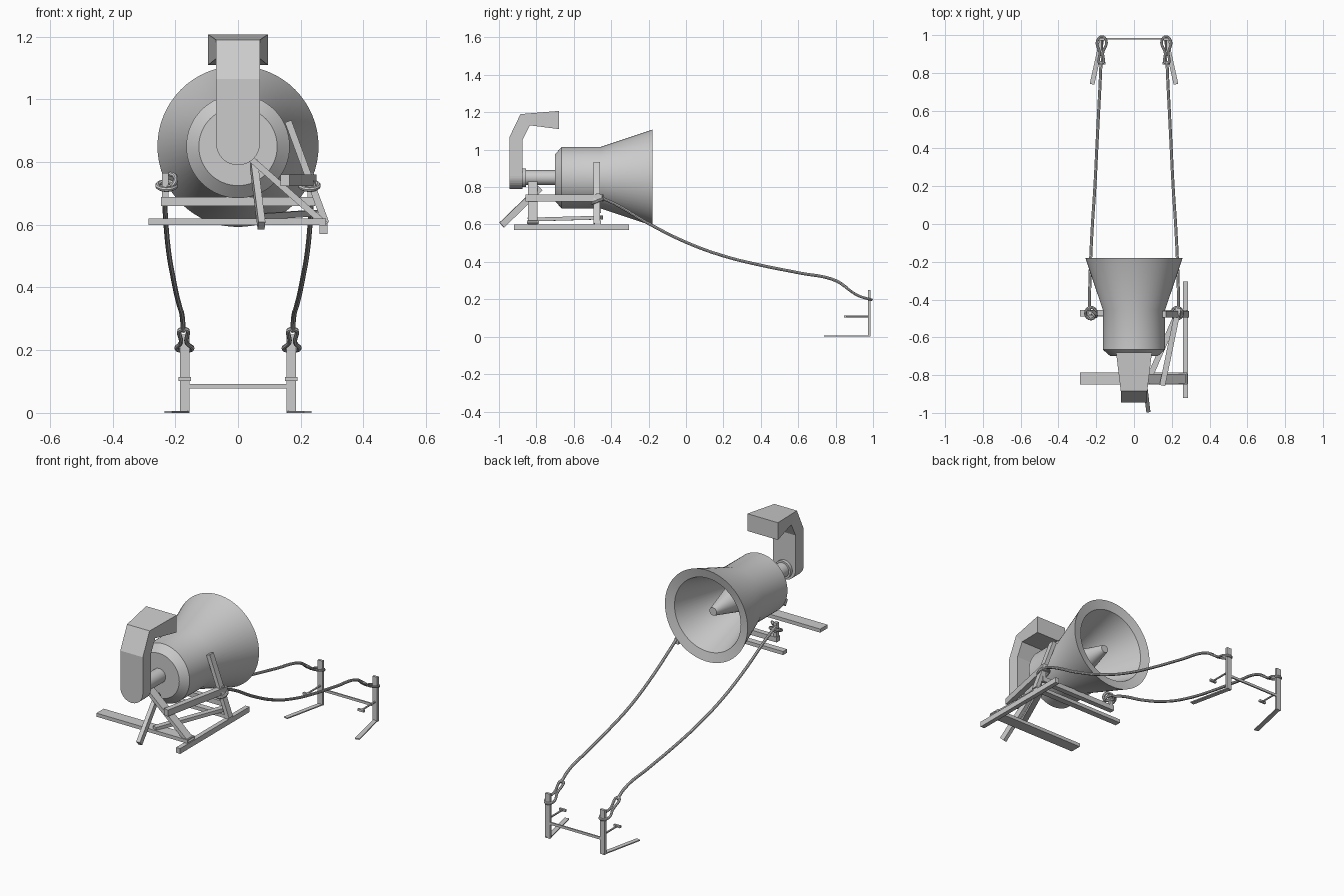
import bpy, bmesh, math
from mathutils import Vector, Matrix

if "Cube" in bpy.data.objects:
    bpy.data.objects.remove(bpy.data.objects["Cube"])

AXIS_Z = 0.85


def finish(name, bm, smooth=False):
    bmesh.ops.recalc_face_normals(bm, faces=bm.faces)
    me = bpy.data.meshes.new(name)
    bm.to_mesh(me)
    bm.free()
    ob = bpy.data.objects.new(name, me)
    bpy.context.collection.objects.link(ob)
    if smooth:
        bpy.ops.object.select_all(action='DESELECT')
        ob.select_set(True)
        bpy.context.view_layer.objects.active = ob
        bpy.ops.object.shade_smooth_by_angle(angle=math.radians(30))
    return ob


def box(name, lo, hi):
    bm = bmesh.new()
    lo, hi = Vector(lo), Vector(hi)
    size = hi - lo
    bmesh.ops.create_cube(bm, size=1, matrix=Matrix.Translation((lo + hi) / 2) @ Matrix.Diagonal((*size, 1)))
    return finish(name, bm)


def bar(name, a, b, w, h):
    """Rectangular bar from a to b, w across horizontally, h the other way."""
    a, b = Vector(a), Vector(b)
    d = b - a
    bm = bmesh.new()
    m = Matrix.Translation((a + b) / 2) @ d.to_track_quat('Y', 'Z').to_matrix().to_4x4()
    bmesh.ops.create_cube(bm, size=1, matrix=m @ Matrix.Diagonal((w, d.length, h, 1)))
    return finish(name, bm)


def lathe(name, profile, n=64, x=0, z=AXIS_Z):
    """Turn (radius, y) points around an axis along y."""
    bm = bmesh.new()
    rings = []
    for r, y in profile:
        if r == 0:
            rings.append([bm.verts.new((x, y, z))] * n)
        else:
            rings.append([bm.verts.new((x + r * math.cos(2 * math.pi * i / n), y,
                                        z + r * math.sin(2 * math.pi * i / n))) for i in range(n)])
    for p, q in zip(rings, rings[1:]):
        for i in range(n):
            j = (i + 1) % n
            vs = list(dict.fromkeys((p[i], p[j], q[j], q[i])))
            bm.faces.new(vs)
    return finish(name, bm, True)


def rope(name, pts, r=0.008, closed=False):
    cu = bpy.data.curves.new(name, 'CURVE')
    cu.dimensions = '3D'
    cu.bevel_depth = r
    cu.bevel_resolution = 2
    cu.resolution_u = 8
    cu.use_fill_caps = True
    sp = cu.splines.new('BEZIER')
    sp.bezier_points.add(len(pts) - 1)
    sp.use_cyclic_u = closed
    for bp, p in zip(sp.bezier_points, pts):
        bp.co = p
        bp.handle_left_type = bp.handle_right_type = 'AUTO'
    ob = bpy.data.objects.new(name, cu)
    bpy.context.collection.objects.link(ob)
    bpy.ops.object.select_all(action='DESELECT')
    ob.select_set(True)
    bpy.context.view_layer.objects.active = ob
    bpy.ops.object.convert(target='MESH')
    bpy.ops.object.shade_smooth_by_angle(angle=math.radians(40))


# Drum with flared mouth, inner funnel and centre cone
lathe("drum", [(0, -0.70), (0.125, -0.70), (0.165, -0.665), (0.165, -0.455), (0.257, -0.18),
               (0.206, -0.192), (0.11, -0.50), (0.09, -0.50), (0.022, -0.24), (0, -0.24)])
lathe("drum_shaft", [(0, -0.88), (0.04, -0.88), (0.04, -0.69), (0, -0.69)], 32)
lathe("shaft_collar", [(0, -0.875), (0.05, -0.875), (0.05, -0.855), (0, -0.855)], 32)

# Bent arm: lofted sections (outer y, z, inner y, z, half width)
sections = []
for k in range(9):
    a = math.radians(88 * (1 - k / 8))
    z = 0.86 - 0.07 * math.sin(a)
    sections.append((-0.945, z, -0.873, z, 0.07 * math.cos(a)))
sections += [(-0.945, 1.065, -0.873, 1.055, 0.07), (-0.885, 1.19, -0.835, 1.13, 0.07),
             (-0.68, 1.207, -0.68, 1.11, 0.095)]
bm = bmesh.new()
loops = [[bm.verts.new(c) for c in ((-w, oy, oz), (w, oy, oz), (w, iy, iz), (-w, iy, iz))]
         for oy, oz, iy, iz, w in sections]
for p, q in zip(loops, loops[1:]):
    for i in range(4):
        bm.faces.new((p[i], p[(i + 1) % 4], q[(i + 1) % 4], q[i]))
bm.faces.new(loops[0])
bm.faces.new(loops[-1])
finish("bent_arm", bm)

# Base planks and crossbar
box("front_plank", (-0.285, -0.85, 0.60), (0.28, -0.785, 0.62))
box("rear_plank", (-0.285, -0.49, 0.60), (0.285, -0.455, 0.62))
box("side_plank", (0.26, -0.92, 0.57), (0.285, -0.305, 0.60))
box("drum_crossbar", (-0.245, -0.485, 0.66), (0.245, -0.455, 0.688))

# Stand legs and braces on the right side
bar("front_leg", (-0.01, -0.82, 0.855), (0.28, -0.82, 0.60), 0.05, 0.02)
bar("front_strut", (0.05, -0.78, 0.795), (0.075, -0.985, 0.597), 0.022, 0.035)
bar("rear_leg", (0.16, -0.477, 0.93), (0.28, -0.477, 0.605), 0.035, 0.022)
bar("upper_brace", (0.15, -0.855, 0.742), (0.235, -0.445, 0.742), 0.03, 0.036)
bar("lower_brace", (0.07, -0.84, 0.626), (0.24, -0.45, 0.637), 0.03, 0.02)

for side, s in (("left", -1), ("right", 1)):
    # Rope peg and eye at the drum
    box(side + "_rope_peg", (s * 0.232 - 0.01, -0.48, 0.68), (s * 0.232 + 0.01, -0.46, 0.765))
    rope(side + "_drum_loop", [(s * 0.228 + 0.028 * math.cos(a), -0.472 + 0.03 * math.sin(a),
                                0.725 + 0.012 * math.sin(a))
                               for a in (i * math.pi / 4 for i in range(8))], 0.008, True)
    if s < 0:
        rope("left_rope_hook", [(-0.24, -0.45, 0.722), (-0.205, -0.49, 0.73), (-0.2, -0.48, 0.752),
                                (-0.218, -0.46, 0.763)])

    # Long sagging rope
    rope(side + "_rope", [(s * x, y, z) for x, y, z in (
        (0.235, -0.46, 0.745), (0.235, -0.38, 0.71), (0.23, -0.2, 0.605), (0.22, 0.0, 0.505),
        (0.207, 0.2, 0.432), (0.197, 0.4, 0.382), (0.187, 0.6, 0.342), (0.177, 0.8, 0.30),
        (0.175, 0.86, 0.262))])
    # Rope loop splitting around the post
    rope(side + "_post_loop", [(s * x, y, z) for x, y, z in (
        (0.174, 0.85, 0.268), (0.182, 0.91, 0.225), (0.194, 0.97, 0.203), (0.17, 0.992, 0.198),
        (0.147, 0.97, 0.203), (0.164, 0.91, 0.225))], 0.007, True)

    # Ground post, foot and peg
    box(side + "_post", (s * 0.17 - 0.015, 0.972, 0), (s * 0.17 + 0.015, 0.986, 0.25))
    bar(side + "_foot", (s * 0.168, 0.985, 0.003), (s * 0.222, 0.74, 0.003), 0.025, 0.006)
    lathe(side + "_peg", [(0, 0.85), (0.005, 0.85), (0.005, 0.975), (0, 0.975)], 12, s * 0.17, 0.108)
    box(side + "_peg_handle", (s * 0.17 - 0.02, 0.845, 0.102), (s * 0.17 + 0.02, 0.857, 0.114))

# Tie bar between the posts
box("post_tie_bar", (-0.16, 0.976, 0.078), (0.16, 0.984, 0.092))
